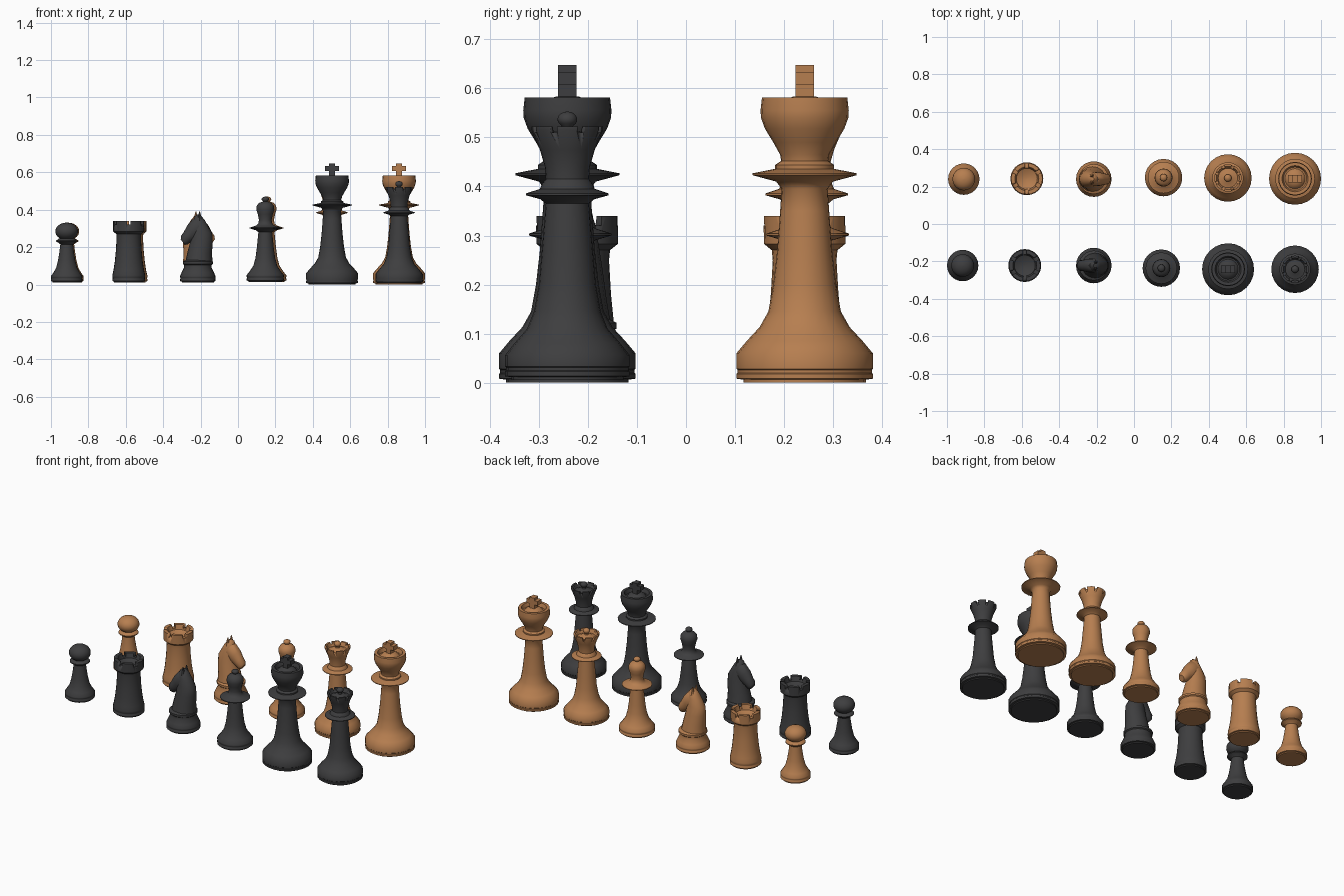
import bpy, bmesh, math
from mathutils import Vector, Matrix

SEG = 24


def material(name, rgb):
    m = bpy.data.materials.new(name)
    m.diffuse_color = (*rgb, 1)
    return m


BROWN = material("warm_brown", (0.47, 0.21, 0.08))
DARK = material("charcoal", (0.048, 0.048, 0.05))


def finish(bm, name, mat, pos, flip=False):
    bmesh.ops.recalc_face_normals(bm, faces=bm.faces)
    me = bpy.data.meshes.new(name)
    bm.to_mesh(me)
    bm.free()
    me.materials.append(mat)
    me.shade_smooth()
    me.set_sharp_from_angle(angle=math.radians(40))
    ob = bpy.data.objects.new(name, me)
    ob.location = (pos[0], pos[1], 0)
    if flip:
        ob.rotation_euler.z = math.pi
    bpy.context.collection.objects.link(ob)
    return ob


def skin(bm, rings):
    # bridge successive vertex rings and cap both ends
    for a, b in zip(rings, rings[1:]):
        n = len(a)
        for i in range(n):
            bm.faces.new((a[i], a[(i + 1) % n], b[(i + 1) % n], b[i]))
    bm.faces.new(rings[0])
    bm.faces.new(rings[-1])


def lathe(name, profile, mat, pos):
    bm = bmesh.new()
    rings = [[bm.verts.new((r * math.cos(2 * math.pi * i / SEG), r * math.sin(2 * math.pi * i / SEG), z))
              for i in range(SEG)] for r, z in profile]
    skin(bm, rings)
    return finish(bm, name, mat, pos)


def loft(name, sections, mat, pos, flip):
    # section: x, z, half length, half width, tilt of the section about y
    bm = bmesh.new()
    rings = []
    for x, z, a, b, tilt in sections:
        t = math.radians(tilt)
        ring = []
        for i in range(16):
            u = 2 * math.pi * i / 16
            d = a * math.cos(u)
            ring.append(bm.verts.new((x + d * math.cos(t), b * math.sin(u), z + d * math.sin(t))))
        rings.append(ring)
    skin(bm, rings)
    return finish(bm, name, mat, pos, flip)


def boxes(name, parts, mat, pos):
    bm = bmesh.new()
    for (x, y, z), size, turn in parts:
        bmesh.ops.create_cube(bm, size=1, matrix=Matrix.Rotation(turn, 4, 'Z')
                              @ Matrix.Translation((x, y, z)) @ Matrix.Diagonal((*size, 1)))
    return finish(bm, name, mat, pos)


def ball(z, rx, rz, n=8, start=-80):
    # lathe profile points of a (flattened) ball
    return [(rx * math.cos(math.radians(a)), z + rz * math.sin(math.radians(a)))
            for a in [start + (89 - start) * i / n for i in range(n + 1)]]


def notch(ob, count, radius, z_bottom, width, mat, pos):
    # cut radial gaps into a rim
    parts = [((radius, 0, z_bottom + 0.05), (0.06, width, 0.1), 2 * math.pi * (i + 0.5) / count)
             for i in range(count)]
    cutter = boxes("rim_cutter", parts, mat, pos)
    cutter.hide_render = True
    mod = ob.modifiers.new("gaps", 'BOOLEAN')
    mod.object = cutter
    mod.solver = 'EXACT'
    bpy.context.view_layer.objects.active = ob
    bpy.ops.object.modifier_apply(modifier=mod.name)
    bpy.data.objects.remove(cutter)


def foot(r, z0, h):
    # stepped base shared by all pieces
    return [(r * 0.9, z0), (r * 0.9, z0 + 0.006), (r, z0 + 0.008), (r, z0 + 0.018),
            (r * 0.985, z0 + 0.02), (r * 0.985, z0 + 0.026), (r, z0 + 0.028), (r, h)]


def pawn(tag, m, p):
    lathe(tag + "_pawn", foot(0.084, 0.01, 0.045) + [
        (0.07, 0.065), (0.056, 0.09), (0.046, 0.13), (0.038, 0.18), (0.034, 0.215),
        (0.042, 0.222), (0.056, 0.23), (0.056, 0.235), (0.042, 0.245)]
        + ball(0.284, 0.061, 0.047, 9, -55), m, p)


def rook(tag, m, p):
    ob = lathe(tag + "_rook", foot(0.088, 0.01, 0.05) + [
        (0.082, 0.075), (0.075, 0.12), (0.069, 0.18), (0.065, 0.25), (0.067, 0.27), (0.083, 0.283),
        (0.084, 0.34), (0.064, 0.34), (0.056, 0.312), (0.03, 0.3), (0.003, 0.297)], m, p)
    notch(ob, 6, 0.075, 0.32, 0.02, m, p)


def knight(tag, m, p, flip):
    lathe(tag + "_knight_base", foot(0.095, 0.01, 0.045) + [
        (0.086, 0.065), (0.074, 0.09), (0.074, 0.105), (0.08, 0.11), (0.08, 0.122), (0.066, 0.13)], m, p)
    loft(tag + "_knight_neck", [
        (0.005, 0.11, 0.074, 0.07, 0), (0.01, 0.17, 0.066, 0.06, 0), (0.02, 0.23, 0.06, 0.052, 0),
        (0.022, 0.28, 0.055, 0.044, -5), (0.014, 0.325, 0.042, 0.036, -15),
        (0.01, 0.355, 0.028, 0.026, -20), (0.008, 0.372, 0.01, 0.01, -20)], m, p, flip)
    loft(tag + "_knight_head", [
        (0.03, 0.335, 0.025, 0.025, 125), (0.005, 0.31, 0.052, 0.038, 125), (-0.03, 0.28, 0.045, 0.036, 125),
        (-0.055, 0.255, 0.033, 0.03, 125), (-0.072, 0.237, 0.029, 0.028, 125),
        (-0.081, 0.227, 0.018, 0.018, 125)], m, p, flip)
    # pair of ears
    for side in (-1, 1):
        bm = bmesh.new()
        bmesh.ops.create_cone(bm, cap_ends=True, segments=8, radius1=0.015, radius2=0.002, depth=0.05,
                              matrix=Matrix.Translation((0.01, side * 0.017, 0.365)))
        finish(bm, tag + "_knight_ear", m, p, flip)


def bishop(tag, m, p):
    lathe(tag + "_bishop", foot(0.1, 0.013, 0.05) + [
        (0.084, 0.07), (0.064, 0.1), (0.053, 0.14), (0.046, 0.19), (0.04, 0.25), (0.037, 0.28),
        (0.05, 0.29), (0.084, 0.3), (0.084, 0.304), (0.05, 0.315), (0.038, 0.325), (0.034, 0.345),
        (0.04, 0.375), (0.048, 0.4), (0.046, 0.42), (0.034, 0.436), (0.012, 0.444)]
        + ball(0.456, 0.02, 0.014, 6, -50), m, p)


def queen(tag, m, p):
    ob = lathe(tag + "_queen", foot(0.127, 0.005, 0.056) + [
        (0.108, 0.08), (0.082, 0.11), (0.068, 0.145), (0.058, 0.2), (0.052, 0.27), (0.046, 0.34),
        (0.044, 0.365), (0.055, 0.374), (0.084, 0.382), (0.084, 0.386), (0.056, 0.395), (0.052, 0.405),
        (0.044, 0.415), (0.046, 0.44), (0.056, 0.475), (0.073, 0.515), (0.073, 0.522), (0.062, 0.522),
        (0.052, 0.5), (0.046, 0.5), (0.025, 0.513), (0.005, 0.516)], m, p)
    notch(ob, 8, 0.074, 0.51, 0.014, m, p)
    lathe(tag + "_queen_finial", [(0.014, 0.505), (0.011, 0.522)] + ball(0.537, 0.02, 0.016, 7, -50), m, p)


def king(tag, m, p):
    lathe(tag + "_king", foot(0.139, 0.0, 0.06) + [
        (0.118, 0.085), (0.092, 0.113), (0.074, 0.145), (0.064, 0.2), (0.056, 0.27), (0.05, 0.35),
        (0.047, 0.395), (0.058, 0.41), (0.106, 0.423), (0.106, 0.427), (0.06, 0.436), (0.06, 0.444),
        (0.048, 0.452), (0.05, 0.465), (0.064, 0.49), (0.081, 0.518), (0.089, 0.54), (0.09, 0.555),
        (0.087, 0.582), (0.07, 0.582), (0.062, 0.56), (0.054, 0.56), (0.044, 0.573),
        (0.025, 0.583), (0.003, 0.585)], m, p)
    # cross on top
    boxes(tag + "_king_cross", [((0, 0, 0.612), (0.032, 0.038, 0.072), 0),
                                ((0, 0, 0.621), (0.074, 0.038, 0.026), 0)], m, p)


# brown row at the back, charcoal row at the front
pawn("brown", BROWN, (-0.91, 0.24))
rook("brown", BROWN, (-0.573, 0.242))
knight("brown", BROWN, (-0.215, 0.24), True)
bishop("brown", BROWN, (0.158, 0.248))
queen("brown", BROWN, (0.502, 0.246))
king("brown", BROWN, (0.861, 0.242))

pawn("charcoal", DARK, (-0.916, -0.222))
rook("charcoal", DARK, (-0.584, -0.222))
knight("charcoal", DARK, (-0.215, -0.222), False)
bishop("charcoal", DARK, (0.146, -0.236))
king("charcoal", DARK, (0.503, -0.242))
queen("charcoal", DARK, (0.861, -0.242))
